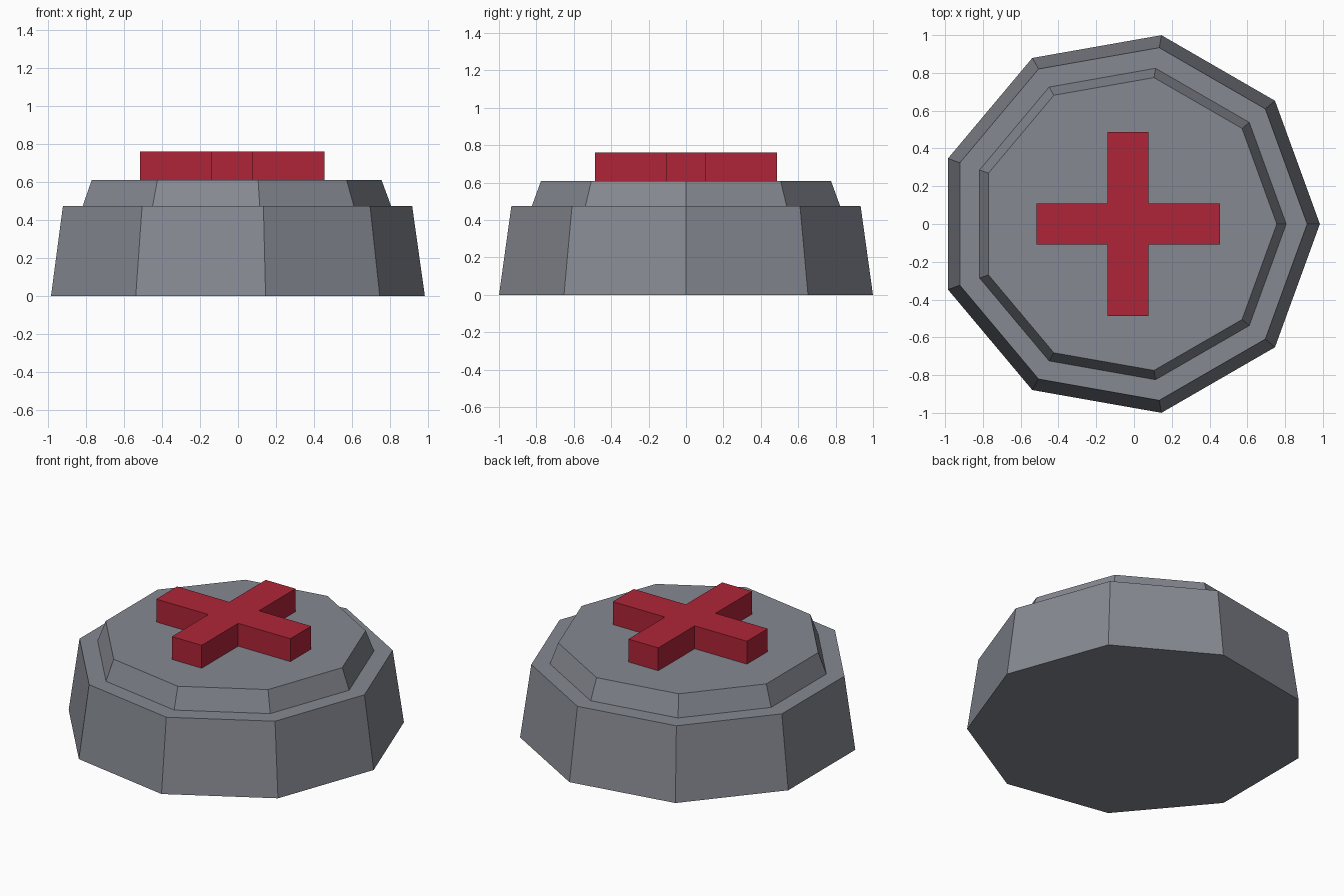
import bpy, bmesh, math

if "Cube" in bpy.data.objects:
    bpy.data.objects.remove(bpy.data.objects["Cube"], do_unlink=True)

SIDES = 9
CENTRE_X = -0.031


def make_material(name, rgb):
    mat = bpy.data.materials.new(name)
    mat.use_nodes = True
    mat.diffuse_color = (*rgb, 1)
    mat.node_tree.nodes["Principled BSDF"].inputs["Base Color"].default_value = (*rgb, 1)
    return mat


def finish(bm, name, mat):
    bmesh.ops.recalc_face_normals(bm, faces=bm.faces)
    mesh = bpy.data.meshes.new(name)
    bm.to_mesh(mesh)
    bm.free()
    mesh.materials.append(mat)
    obj = bpy.data.objects.new(name, mesh)
    obj.location.x = CENTRE_X
    bpy.context.collection.objects.link(obj)
    return obj


def stepped_drum(name, profile, mat):
    """Stack of nine-sided rings given as (radius, height), closed at both ends."""
    bm = bmesh.new()
    rings = []
    for radius, z in profile:
        angles = [math.tau * i / SIDES for i in range(SIDES)]
        rings.append([bm.verts.new((radius * math.cos(a), radius * math.sin(a), z)) for a in angles])
    for low, high in zip(rings, rings[1:]):
        for i in range(SIDES):
            j = (i + 1) % SIDES
            bm.faces.new((low[i], low[j], high[j], high[i]))
    bm.faces.new(rings[0][::-1])
    bm.faces.new(rings[-1])
    return finish(bm, name, mat)


def raised_cross(name, reach, half_width, bottom, top, mat):
    """Plus-shaped outline, made from one corner turned four times, then extruded."""
    bm = bmesh.new()
    outline = []
    corner = [(reach, -half_width), (reach, half_width), (half_width, half_width)]
    for _ in range(4):
        outline += [bm.verts.new((x, y, bottom)) for x, y in corner]
        corner = [(-y, x) for x, y in corner]
    face = bm.faces.new(outline)
    grown = bmesh.ops.extrude_face_region(bm, geom=[face], use_keep_orig=True)["geom"]
    verts = [g for g in grown if isinstance(g, bmesh.types.BMVert)]
    bmesh.ops.translate(bm, verts=verts, vec=(0, 0, top - bottom))
    return finish(bm, name, mat)


grey = make_material("steel grey", (0.235, 0.248, 0.283))
red = make_material("signal red", (0.43, 0.018, 0.039))

# Tapered body with a ledge and a bevelled lid
stepped_drum("base", [(1.015, 0), (0.948, 0.475), (0.837, 0.475), (0.787, 0.61)], grey)

# Cross standing on the lid
raised_cross("cross", 0.486, 0.108, 0.61, 0.76, red)
